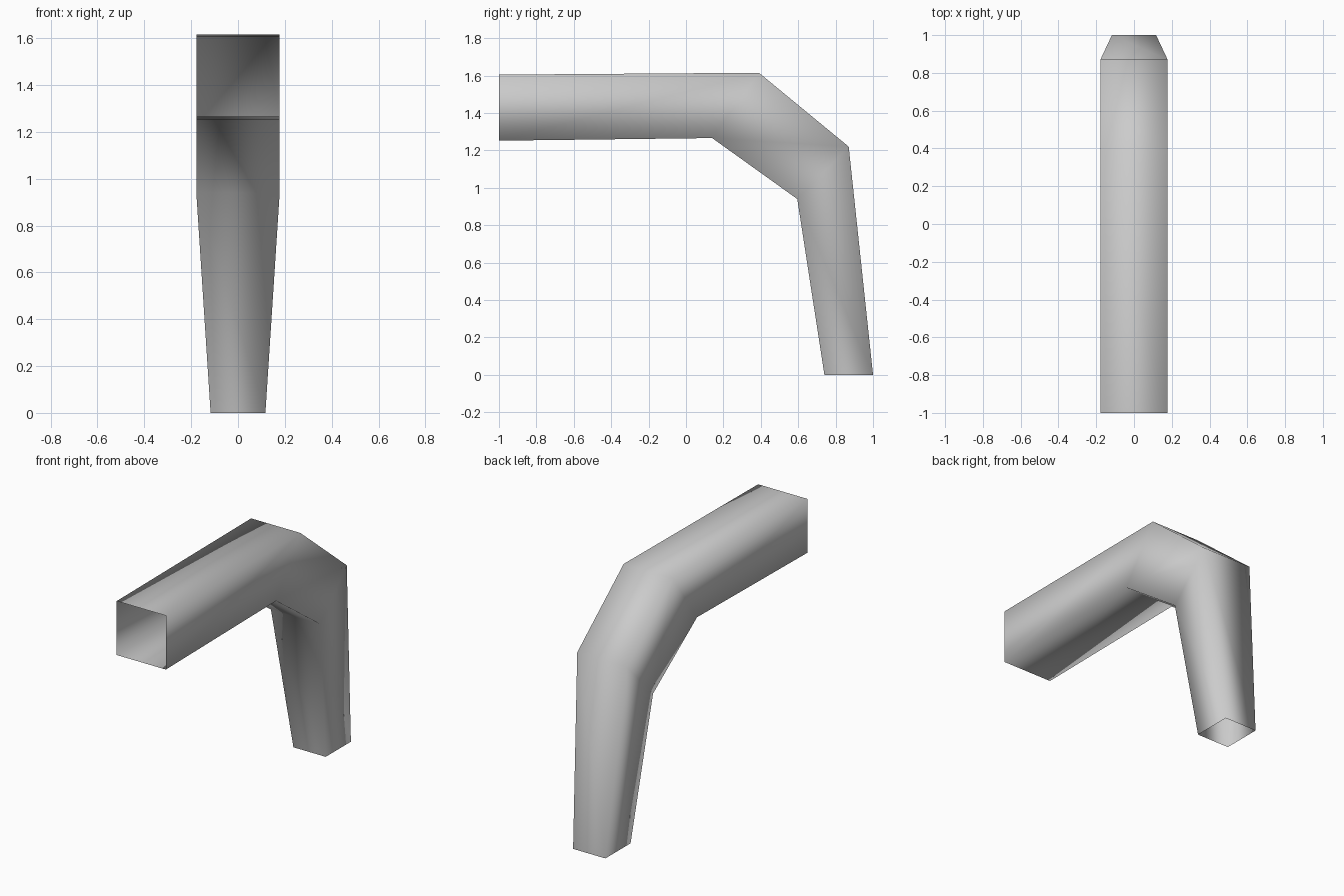
import bpy
import bmesh

if "Cube" in bpy.data.objects:
    bpy.data.objects.remove(bpy.data.objects["Cube"], do_unlink=True)

# Plain grey finish
grey = bpy.data.materials.new("plain_grey")
grey.use_nodes = True
colour = (0.6, 0.6, 0.6, 1)
grey.diffuse_color = colour
grey.node_tree.nodes["Principled BSDF"].inputs["Base Color"].default_value = colour

# Square sections along the bend: inner (y, z), outer (y, z), half width
sections = [
    ((-1.0, 1.252), (-1.0, 1.605), 0.178),
    ((0.14, 1.266), (0.39, 1.615), 0.178),
    ((0.595, 0.94), (0.87, 1.22), 0.178),
    ((0.74, 0.0), (1.0, 0.0), 0.117),
]

# Open-ended bent tube, bridged section to section
bm = bmesh.new()
rings = []
for inner, outer, w in sections:
    corners = [(-w, *inner), (w, *inner), (w, *outer), (-w, *outer)]
    rings.append([bm.verts.new(c) for c in corners])
for a, b in zip(rings, rings[1:]):
    for i in range(4):
        j = (i + 1) % 4
        bm.faces.new((a[i], a[j], b[j], b[i]))
bmesh.ops.recalc_face_normals(bm, faces=bm.faces)

# Make sure the surface faces outwards
bm.normal_update()
side = max(bm.faces, key=lambda f: f.calc_center_median().x)
if side.normal.x < 0:
    bmesh.ops.reverse_faces(bm, faces=bm.faces)
for face in bm.faces:
    face.smooth = True

mesh = bpy.data.meshes.new("bent_tube")
bm.to_mesh(mesh)
bm.free()
mesh.materials.append(grey)
tube = bpy.data.objects.new("bent_tube", mesh)
bpy.context.collection.objects.link(tube)
